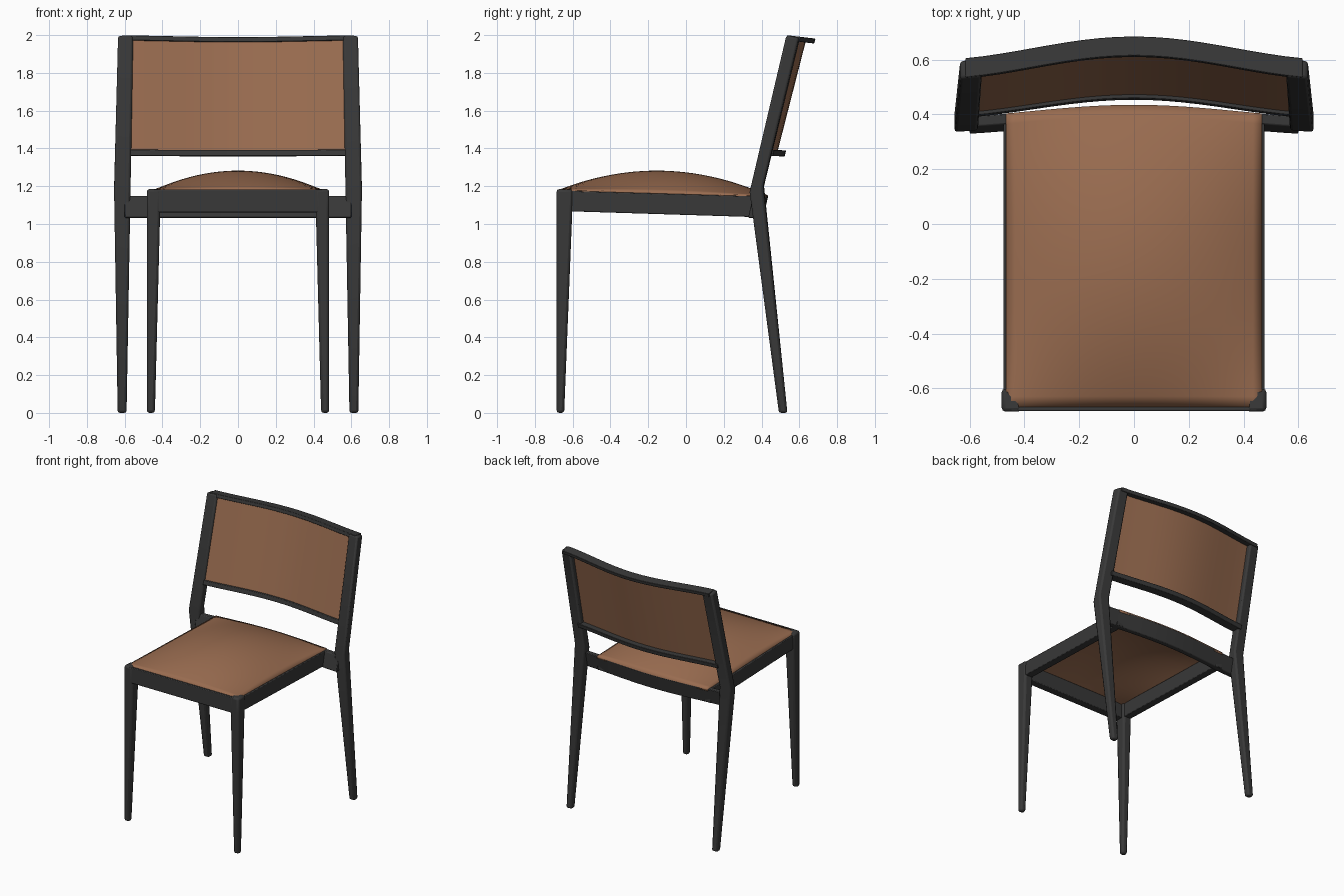
import bpy, bmesh, math

if "Cube" in bpy.data.objects:
    bpy.data.objects.remove(bpy.data.objects["Cube"], do_unlink=True)


def material(name, rgb):
    m = bpy.data.materials.new(name)
    m.use_nodes = True
    m.diffuse_color = (*rgb, 1)
    m.node_tree.nodes["Principled BSDF"].inputs["Base Color"].default_value = (*rgb, 1)
    return m


WOOD = material("charcoal wood", (0.04, 0.04, 0.04))
LEATHER = material("tan leather", (0.32, 0.15, 0.08))


def finish(bm, name, mat, bevel=0, mirror=False):
    bmesh.ops.recalc_face_normals(bm, faces=bm.faces)
    me = bpy.data.meshes.new(name)
    bm.to_mesh(me)
    bm.free()
    me.materials.append(mat)
    ob = bpy.data.objects.new(name, me)
    bpy.context.collection.objects.link(ob)
    if bevel:
        b = ob.modifiers.new("Bevel", "BEVEL")
        b.width, b.segments, b.limit_method = bevel, 2, "ANGLE"
        b.angle_limit = math.radians(40)
    if mirror:
        ob.modifiers.new("Mirror", "MIRROR")
    bpy.ops.object.select_all(action="DESELECT")
    ob.select_set(True)
    bpy.context.view_layer.objects.active = ob
    bpy.ops.object.shade_smooth_by_angle(angle=math.radians(35))
    return ob


def loft(name, rings, mat, bevel=0, mirror=False):
    """Skin a run of four-cornered sections and cap both ends."""
    bm = bmesh.new()
    vs = [[bm.verts.new(p) for p in ring] for ring in rings]
    for a, b in zip(vs, vs[1:]):
        for i in range(4):
            j = (i + 1) % 4
            bm.faces.new((a[i], a[j], b[j], b[i]))
    bm.faces.new(vs[0])
    bm.faces.new(vs[-1])
    return finish(bm, name, mat, bevel, mirror)


def flat_ring(x0, x1, y0, y1, z, drop=0, skew=0):
    return [(x0, y0 + skew, z), (x1, y0, z), (x1, y1, z - drop), (x0, y1 + skew, z - drop)]


def bow(x):
    return 0.5 + 0.5 * math.cos(math.pi * 0.85 * x / 0.63)


def lean(z):
    """Front line of the raked back."""
    return 0.336 + 0.231 * (z - 1.16)


def bowed_rail(name, mat, half, z0, z1, d0, d1, amp0, amp1, tilt, bevel=0):
    """Bowed bar across the back, following the rake."""
    n = 20
    rings = []
    for i in range(n + 1):
        x = half * (2 * i / n - 1)
        ring = []
        for z, d, amp in ((z0, d0, amp0), (z0, d1, amp0), (z1, d1, amp1), (z1, d0, amp1)):
            out = amp * bow(x) + d
            ring.append((x, lean(z) + out, z - tilt * out))
        rings.append(ring)
    return loft(name, rings, mat, bevel)


# Legs
loft("rear_legs", [
    flat_ring(0.59, 0.637, 0.492, 0.537, 0),
    flat_ring(0.569, 0.656, 0.336, 0.408, 1.17, -0.03, 0.006),
    flat_ring(0.555, 0.635, 0.53, 0.597, 1.998, 0.012, 0.008),
], WOOD, 0.012, True)
loft("front_legs", [
    flat_ring(0.44, 0.483, -0.685, -0.645, 0),
    flat_ring(0.412, 0.483, -0.685, -0.602, 1.07),
    flat_ring(0.41, 0.483, -0.685, -0.6, 1.185, 0.003),
], WOOD, 0.014, True)

# Seat frame
loft("side_rails", [
    [(0.42, y, lo), (0.477, y, lo), (0.477, y, hi), (0.42, y, hi)]
    for y, lo, hi in ((-0.64, 1.068, 1.176), (0.385, 1.036, 1.146))
], WOOD, 0.005, True)
loft("front_rail", [
    [(x, -0.683, 1.062), (x, -0.625, 1.062), (x, -0.625, 1.178), (x, -0.683, 1.183)]
    for x in (-0.45, 0.45)
], WOOD, 0.005)
bowed_rail("rear_rail", WOOD, 0.6, 1.033, 1.148, 0.018, 0.057, 0.045, 0.045, 0, 0.005)

# Backrest
bowed_rail("top_rail", WOOD, 0.615, 1.974, 2.0, 0, 0.07, 0.085, 0.085, 0.12, 0.003)
bowed_rail("lower_back_rail", WOOD, 0.59, 1.362, 1.394, 0, 0.07, 0.07, 0.07, 0.03, 0.003)
bowed_rail("back_panel", LEATHER, 0.575, 1.38, 1.985, 0.012, 0.026, 0.07, 0.085, 0.04)

# Domed seat pad with a bowed rear edge
bm = bmesh.new()
n = 28
grid = []
for j in range(n + 1):
    v = 2 * j / n - 1
    row = []
    for i in range(n + 1):
        u = 2 * i / n - 1
        x = 0.468 * u
        back = 0.39 + 0.045 * bow(x)
        t = j / n
        y = -0.668 + t * (back + 0.668)
        z = 1.183 - 0.032 * t + 0.115 * (1 - u * u) * (1 - v * v)
        row.append(bm.verts.new((x, y, z)))
    grid.append(row)
for a, b in zip(grid, grid[1:]):
    for i in range(n):
        bm.faces.new((a[i], a[i + 1], b[i + 1], b[i]))
pad = finish(bm, "seat_pad", LEATHER)
shell = pad.modifiers.new("Thickness", "SOLIDIFY")
shell.thickness = 0.018
shell.offset = -1
